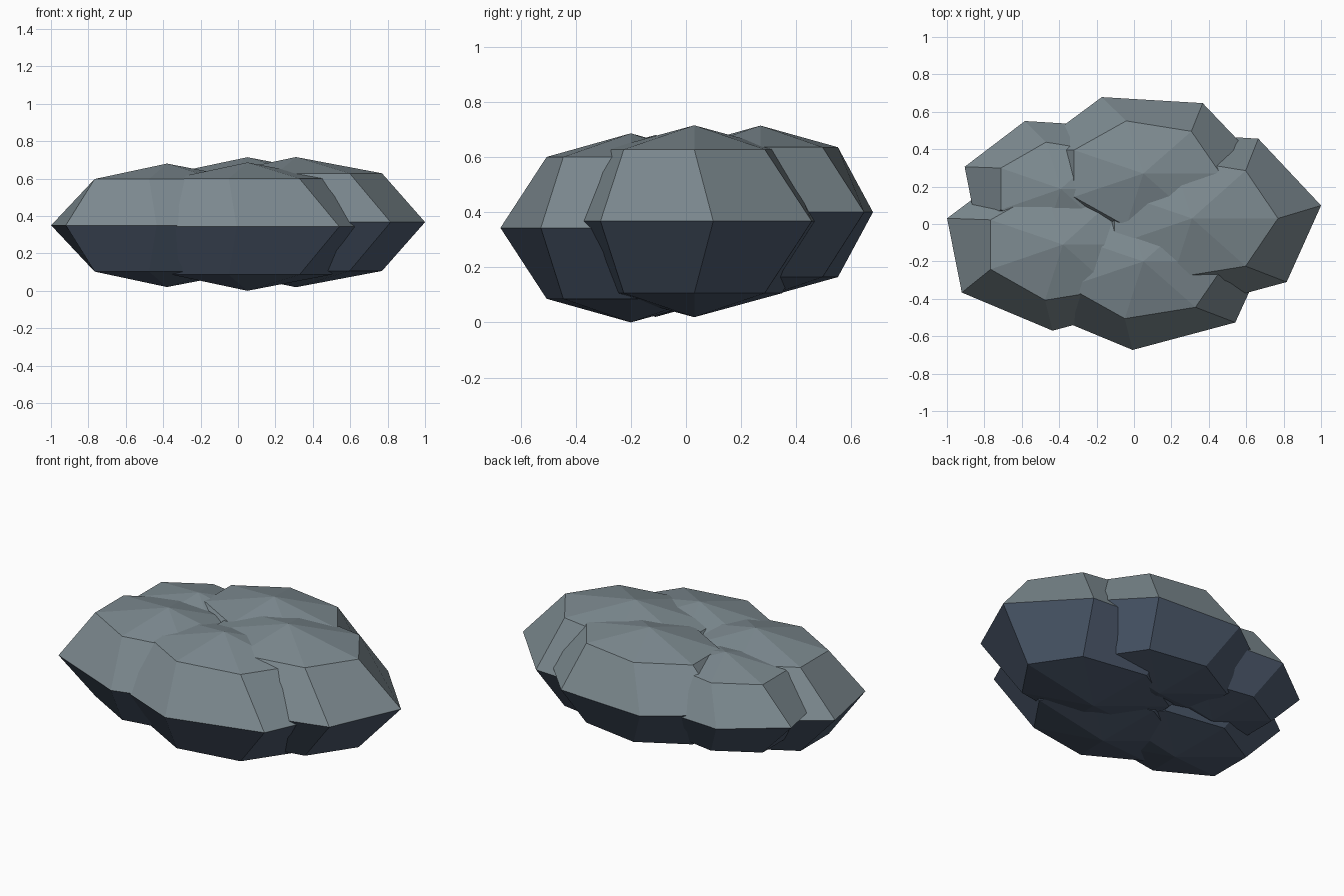
import bpy, bmesh, math

if "Cube" in bpy.data.objects:
    bpy.data.objects.remove(bpy.data.objects["Cube"])


def material(name, colour):
    m = bpy.data.materials.new(name)
    m.diffuse_color = (*colour, 1)
    m.use_nodes = True
    m.node_tree.nodes["Principled BSDF"].inputs["Base Color"].default_value = m.diffuse_color
    return m


upper = material("slate grey", (0.205, 0.255, 0.28))
under = material("dark blue grey", (0.072, 0.10, 0.15))

SIDES = 7
TWIST = math.radians(8)   # the equator is turned slightly against the other rings


def lobe(name, centre, radii):
    """Flattened seven-sided ball: two poles, two inner rings and a twisted equator."""
    cx, cy, cz = centre
    rx, ry, rz = radii
    bm = bmesh.new()

    def ring(scale, height, turn):
        return [bm.verts.new((cx + rx * scale * math.cos(turn + i * math.tau / SIDES),
                              cy + ry * scale * math.sin(turn + i * math.tau / SIDES),
                              cz + rz * height)) for i in range(SIDES)]

    bottom = bm.verts.new((cx, cy, cz - rz))
    top = bm.verts.new((cx, cy, cz + rz))
    rings = [ring(0.66, -0.75, 0), ring(1, 0, TWIST), ring(0.66, 0.75, 0)]
    for i in range(SIDES):
        j = (i + 1) % SIDES
        bm.faces.new((bottom, rings[0][j], rings[0][i]))
        for lo, hi in zip(rings, rings[1:]):
            bm.faces.new((lo[i], lo[j], hi[j], hi[i]))
        bm.faces.new((rings[2][i], rings[2][j], top))
    bmesh.ops.recalc_face_normals(bm, faces=bm.faces)
    # everything below the equator is dark
    for f in bm.faces:
        f.material_index = 1 if f.calc_center_median().z < cz else 0
    me = bpy.data.meshes.new(name)
    bm.to_mesh(me)
    bm.free()
    me.materials.append(upper)
    me.materials.append(under)
    ob = bpy.data.objects.new(name, me)
    bpy.context.collection.objects.link(ob)


# five overlapping lobes around the middle
lobe("right_lobe", (0.31, 0.03, 0.367), (0.697, 0.495, 0.348))
lobe("front_lobe", (0.05, -0.20, 0.343), (0.677, 0.475, 0.343))
lobe("back_lobe", (0.05, 0.27, 0.40), (0.624, 0.437, 0.314))
lobe("left_lobe", (-0.38, -0.11, 0.35), (0.65, 0.462, 0.33))
lobe("back_left_lobe", (-0.391, 0.188, 0.385), (0.54, 0.388, 0.268))
